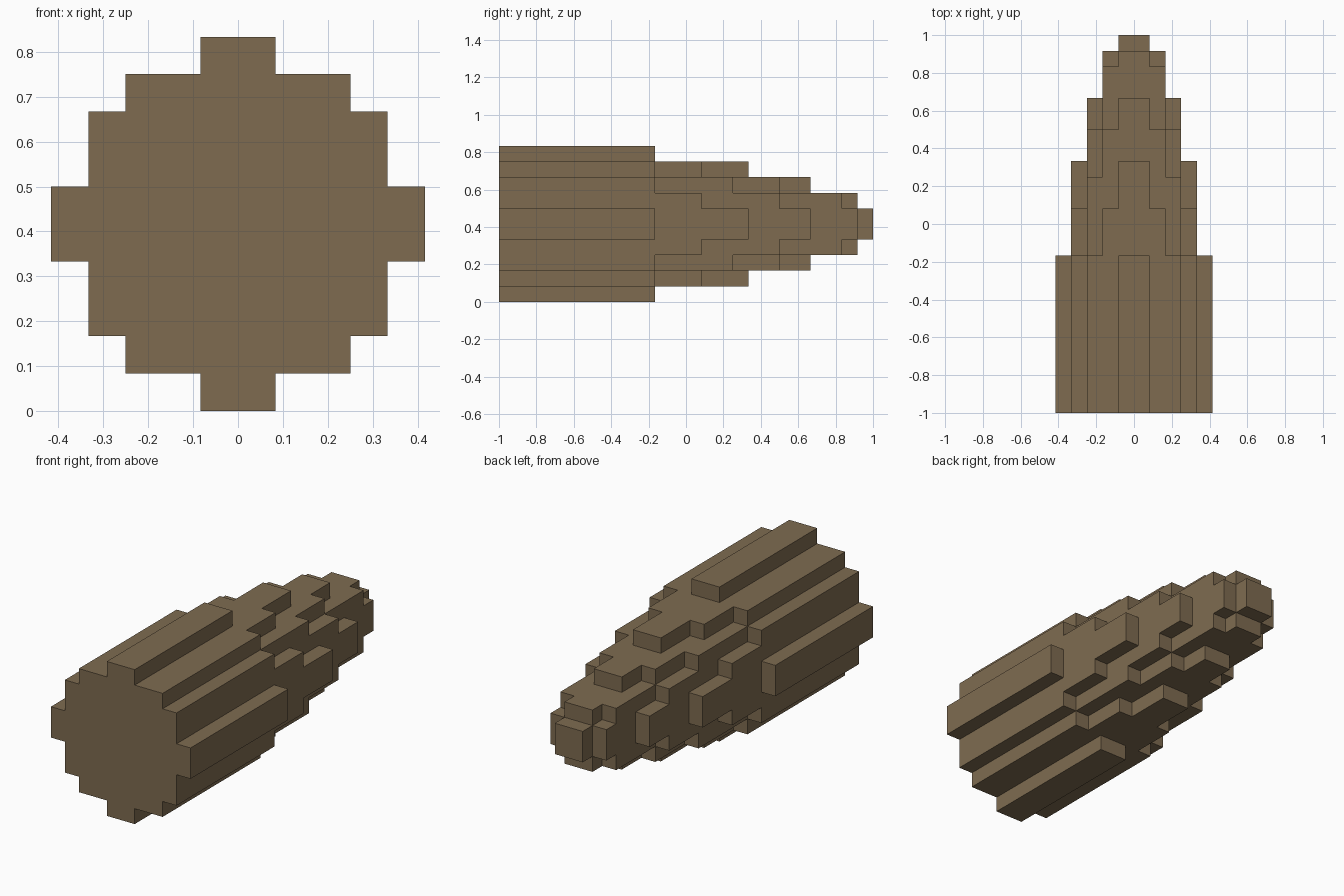
import bpy, bmesh, math
from mathutils import Vector

cube = bpy.data.objects.get("Cube")
if cube:
    bpy.data.objects.remove(cube, do_unlink=True)

UNIT = 1 / 12          # size of one block
BACK_FLAT = -12        # flat end of the body, in blocks
RADIUS = 5

# Tip position of each column of blocks in one quadrant; symmetric across the diagonal
TIPS = {
    (0, 0): 12, (0, 1): 11, (0, 2): 8, (0, 3): 4, (0, 4): -2,
    (1, 1): 10, (1, 2): 6, (1, 3): 1,
    (2, 2): 3, (2, 3): -2,
}


def tip(i, k):
    """End of the column at signed block coordinates."""
    a, b = (n if n >= 0 else -n - 1 for n in (i, k))
    return TIPS.get((min(a, b), max(a, b)), BACK_FLAT)


# Solid blocks filling every column
blocks = {(i, j, k)
          for i in range(-RADIUS, RADIUS)
          for k in range(-RADIUS, RADIUS)
          for j in range(BACK_FLAT, tip(i, k))}

# Keep only the exposed block sides
bm = bmesh.new()
verts = {}


def corner(p):
    key = tuple(round(c) for c in p)
    if key not in verts:
        x, y, z = key
        verts[key] = bm.verts.new((x * UNIT, y * UNIT, (z + RADIUS) * UNIT))
    return verts[key]


for block in sorted(blocks):
    for axis in range(3):
        for side in (-1, 1):
            n = Vector((0, 0, 0))
            n[axis] = side
            if tuple(round(b + d) for b, d in zip(block, n)) in blocks:
                continue
            u = Vector((0, 0, 0))
            u[(axis + 1) % 3] = 1
            v = n.cross(u)
            centre = Vector(block) + Vector((0.5, 0.5, 0.5)) + n / 2
            ring = [centre + (u * a + v * b) / 2
                    for a, b in ((-1, -1), (1, -1), (1, 1), (-1, 1))]
            bm.faces.new([corner(p) for p in ring])

# Merge flat areas into clean large faces
bmesh.ops.dissolve_limit(bm, angle_limit=math.radians(1),
                         verts=bm.verts[:], edges=bm.edges[:])

mesh = bpy.data.meshes.new("stepped_body")
bm.to_mesh(mesh)
bm.free()
body = bpy.data.objects.new("stepped_body", mesh)
bpy.context.collection.objects.link(body)

# Single earthy colour
brown = bpy.data.materials.new("earth_brown")
brown.use_nodes = True
colour = (0.21, 0.148, 0.081, 1)
brown.diffuse_color = colour
brown.node_tree.nodes["Principled BSDF"].inputs["Base Color"].default_value = colour
mesh.materials.append(brown)
